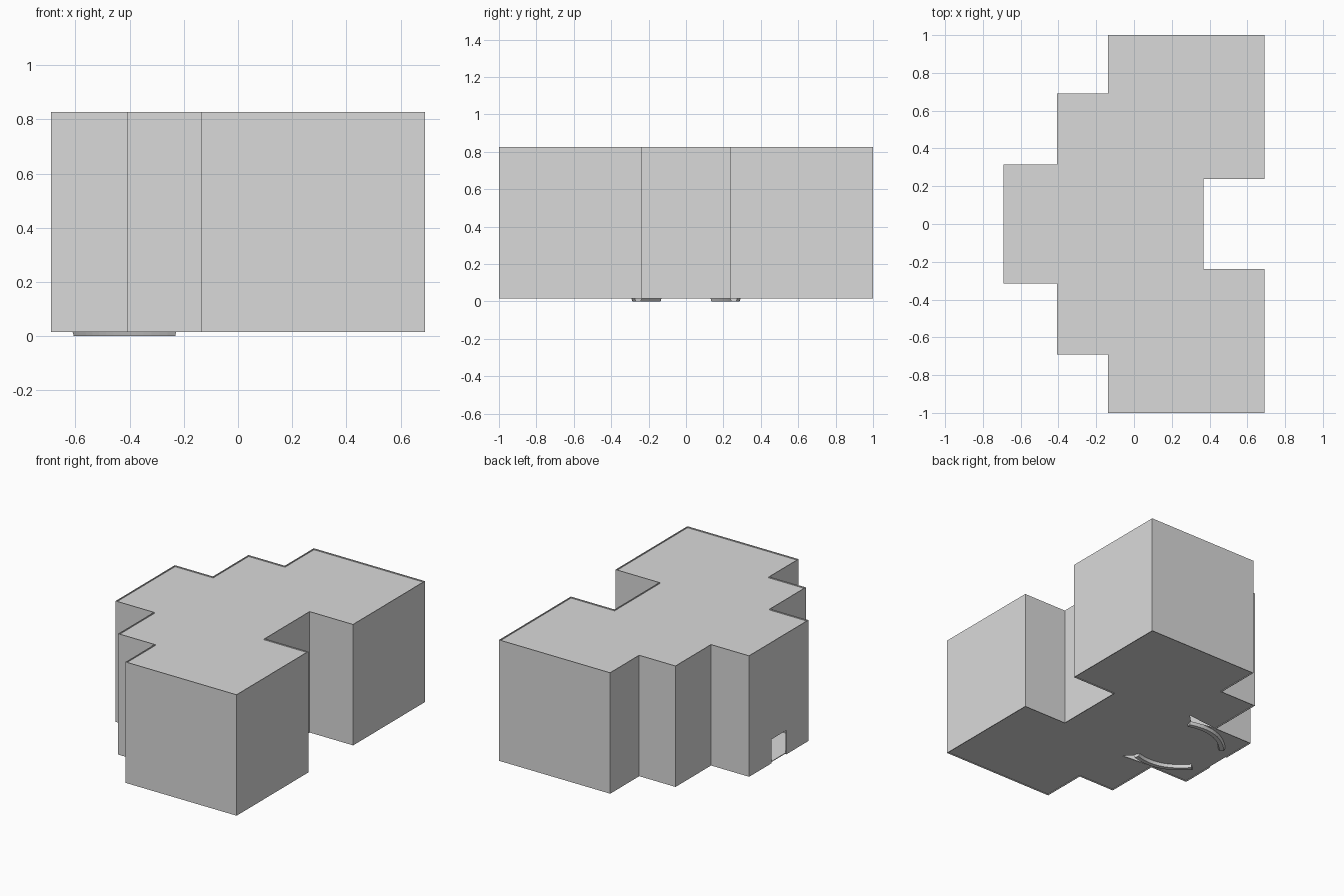
import bpy, bmesh
from mathutils import Vector

if "Cube" in bpy.data.objects:
    bpy.data.objects.remove(bpy.data.objects["Cube"], do_unlink=True)

BASE, TOP, THICK = 0.015, 0.827, 0.005

plaster = bpy.data.materials.new("light_grey_plaster")
plaster.use_nodes = True
grey = (0.7, 0.7, 0.7, 1)
plaster.diffuse_color = grey
plaster.node_tree.nodes["Principled BSDF"].inputs["Base Color"].default_value = grey

# Half of the stepped plan; the other half is its mirror in y
half = [(0.367, 0.237), (0.69, 0.237), (0.69, 1), (-0.137, 1),
        (-0.137, 0.692), (-0.407, 0.692), (-0.407, 0.315), (-0.69, 0.315)]
plan = [Vector(p) for p in half + [(x, -y) for x, y in reversed(half)]]


def inset(points, distance):
    """Move each side of a right-angled counterclockwise outline inwards."""
    result = []
    for i, p in enumerate(points):
        before = (p - points[i - 1]).normalized()
        after = (points[(i + 1) % len(points)] - p).normalized()
        along = before + after
        result.append(p + Vector((-along.y, along.x)) * distance)
    return result


def finish(name, bm):
    bmesh.ops.recalc_face_normals(bm, faces=bm.faces)
    mesh = bpy.data.meshes.new(name)
    bm.to_mesh(mesh)
    bm.free()
    obj = bpy.data.objects.new(name, mesh)
    bpy.context.collection.objects.link(obj)
    mesh.materials.append(plaster)
    return obj


def prism(name, points, z, height):
    bm = bmesh.new()
    low, high = [[bm.verts.new((x, y, level)) for x, y in points]
                 for level in (z, z + height)]
    bm.faces.new(low)
    bm.faces.new(high)
    for i in range(len(points)):
        bm.faces.new((low[i - 1], low[i], high[i], high[i - 1]))
    return finish(name, bm)


def wall_ring(name, outer, inner, z, height):
    bm = bmesh.new()
    loops = [[bm.verts.new((x, y, level)) for x, y in points]
             for points, level in ((outer, z), (outer, z + height),
                                   (inner, z + height), (inner, z))]
    for k in range(4):
        a, b = loops[k - 1], loops[k]
        for i in range(len(outer)):
            bm.faces.new((a[i - 1], a[i], b[i], b[i - 1]))
    return finish(name, bm)


def cut(obj, cutter):
    mod = obj.modifiers.new("opening", 'BOOLEAN')
    mod.operation, mod.object, mod.solver = 'DIFFERENCE', cutter, 'EXACT'
    bpy.context.view_layer.objects.active = obj
    bpy.ops.object.modifier_apply(modifier=mod.name)
    bpy.data.objects.remove(cutter, do_unlink=True)


# Thin outer walls with a small doorway in the projecting bay
walls = wall_ring("outer_walls", plan, inset(plan, THICK), BASE, TOP - BASE)
door = [(-0.75, -0.08), (-0.64, -0.08), (-0.64, 0.08), (-0.75, 0.08)]
cut(walls, prism("doorway", door, -0.1, 0.276))

# Roof and floor sit inside the walls, just short of their edges
slab = inset(plan, THICK * 0.8)
prism("roof_slab", slab, TOP - 0.012, THICK)
floor = prism("floor_slab", slab, BASE + 0.005, THICK)

# Gaps in the floor beside the curved sills
for side in (1, -1):
    gap = [(-0.18, 0.33), (-0.24, 0.27), (-0.40, 0.31)]
    cut(floor, prism("floor_gap", [(x, y * side) for x, y in gap], -0.1, 0.3))


# Curved sills beneath the floor, swept with a tapered section
def curved_sill(name, side):
    a, b, c = Vector((-0.235, 0.255)), Vector((-0.44, 0.32)), Vector((-0.595, 0.145))
    section = [(-0.022, BASE + 0.006), (0.022, BASE + 0.006), (0.014, 0), (-0.014, 0)]
    bm = bmesh.new()
    rings = []
    steps = 14
    for i in range(steps + 1):
        t = i / steps
        p = a * (1 - t) ** 2 + b * 2 * t * (1 - t) + c * t * t
        d = ((b - a) * (1 - t) + (c - b) * t).normalized()
        rings.append([bm.verts.new((p.x + d.y * s, (p.y - d.x * s) * side, z))
                      for s, z in section])
    for r, q in zip(rings, rings[1:]):
        for k in range(4):
            bm.faces.new((r[k], r[k - 1], q[k - 1], q[k]))
    bm.faces.new(rings[0])
    bm.faces.new(rings[-1])
    return finish(name, bm)


curved_sill("left_curved_sill", 1)
curved_sill("right_curved_sill", -1)
